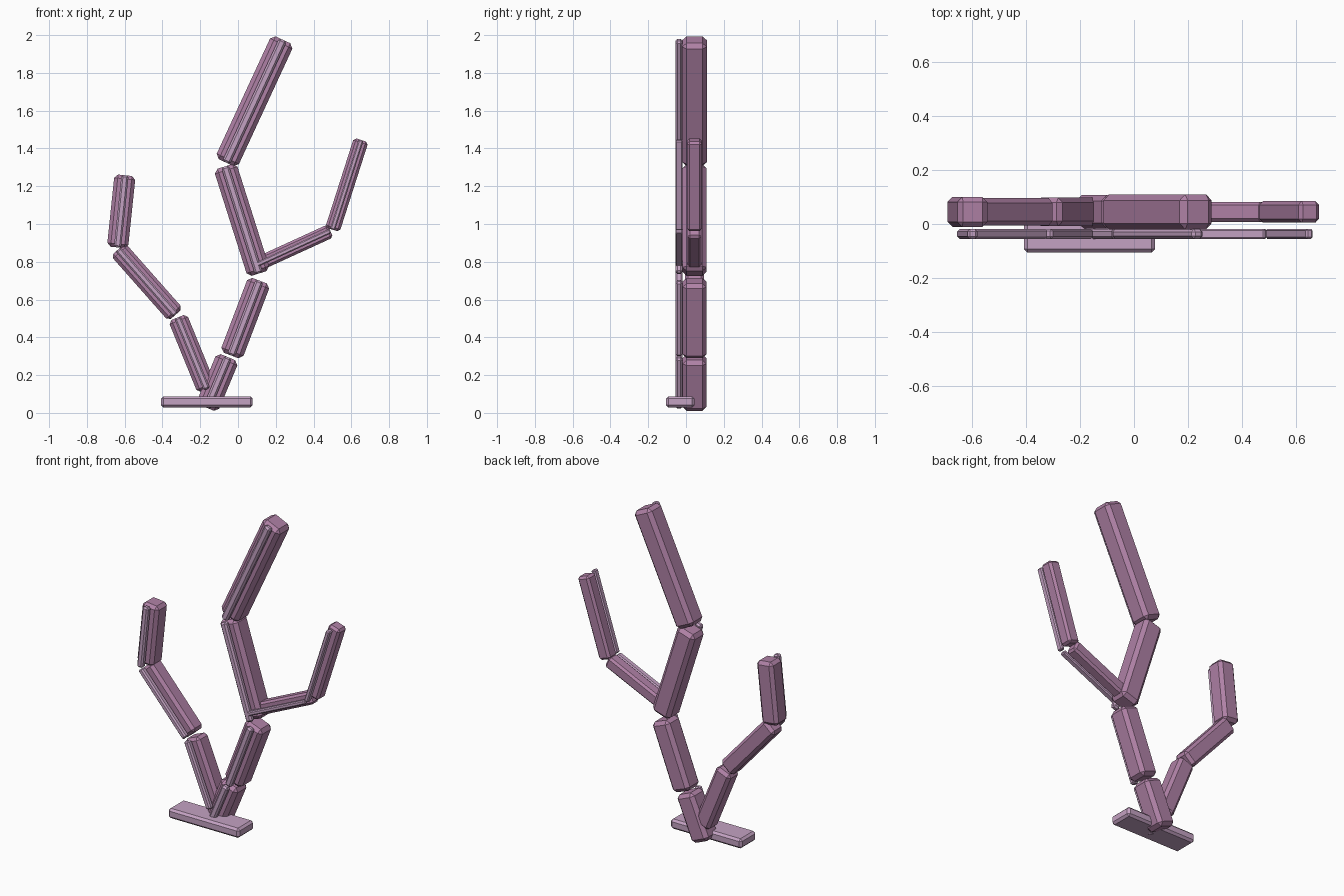
import bpy, bmesh, math
from mathutils import Matrix, Vector

cube = bpy.data.objects.get("Cube")
if cube:
    bpy.data.objects.remove(cube)


def material(name, color):
    m = bpy.data.materials.new(name)
    m.use_nodes = True
    m.diffuse_color = (*color, 1)
    m.node_tree.nodes["Principled BSDF"].inputs["Base Color"].default_value = (*color, 1)
    return m


MAUVE = material("mauve", (0.43, 0.22, 0.38))
LILAC = material("pale lilac", (0.55, 0.36, 0.54))


def block(name, center, size, bevel, mat, tilt=0):
    """Chamfered box, tilted in the xz plane."""
    bm = bmesh.new()
    bmesh.ops.create_cube(bm, size=1, matrix=Matrix.Diagonal((*size, 1)))
    bmesh.ops.bevel(bm, geom=bm.edges[:], offset=bevel, segments=1,
                    affect='EDGES', profile=0.5)
    bmesh.ops.recalc_face_normals(bm, faces=bm.faces[:])
    mesh = bpy.data.meshes.new(name)
    bm.to_mesh(mesh)
    bm.free()
    mesh.materials.append(mat)
    ob = bpy.data.objects.new(name, mesh)
    ob.location = center
    ob.rotation_euler.y = tilt
    bpy.context.collection.objects.link(ob)
    return ob


def limb(name, start, end, width):
    """Square bar between two xz points, with a thin raised strip in front."""
    a, b = Vector(start), Vector(end)
    d, mid = b - a, (a + b) / 2
    tilt = math.atan2(d.x, d.y)
    block(name, (mid.x, 0.045, mid.y), (width, width, d.length), width * 0.17, MAUVE, tilt)
    block(name + "_strip", (mid.x, -0.037, mid.y),
          (width * 0.34, 0.037, d.length), width * 0.08, LILAC, tilt)


# Main stem
limb("stem_lower", (-0.165, 0.027), (-0.053, 0.295), 0.125)
limb("stem_middle", (-0.037, 0.304), (0.114, 0.70), 0.125)
limb("stem_upper", (0.111, 0.738), (-0.069, 1.305), 0.125)
limb("stem_tip", (-0.063, 1.325), (0.238, 1.975), 0.13)

# Right-hand side of the front (the model's left)
limb("left_branch_lower", (0.10, 0.785), (0.489, 0.963), 0.075)
limb("left_branch_tip", (0.50, 0.97), (0.652, 1.445), 0.08)

# Left-hand side of the front (the model's right)
limb("right_branch_lower", (-0.165, 0.125), (-0.32, 0.505), 0.105)
limb("right_branch_middle", (-0.33, 0.52), (-0.635, 0.865), 0.102)
limb("right_branch_tip", (-0.638, 0.876), (-0.598, 1.258), 0.112)

# Foot plate
block("foot_plate", (-0.165, -0.03, 0.058), (0.486, 0.152, 0.06), 0.013, LILAC)
